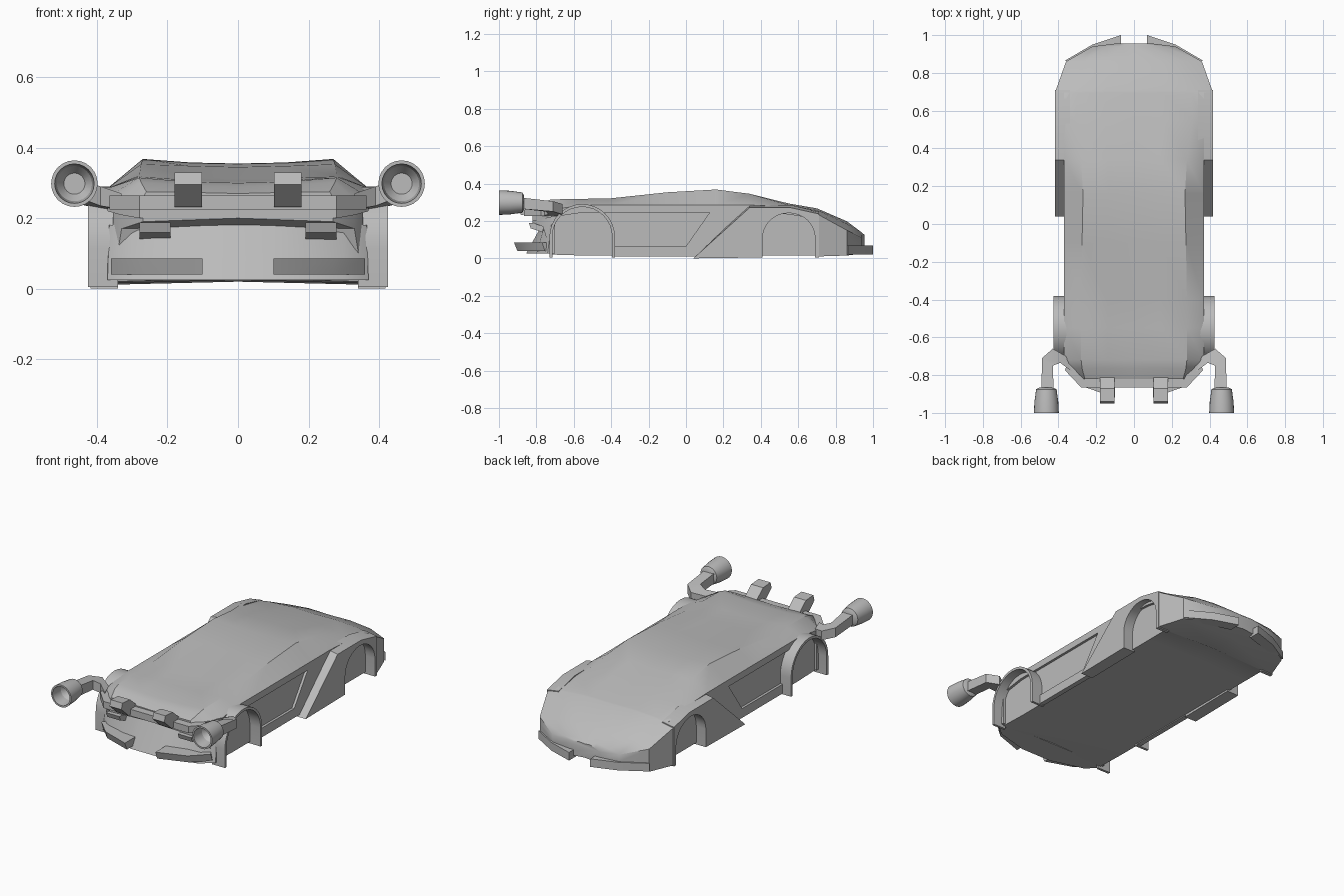
import bpy, bmesh
from math import pi, sin, cos, radians

cube = bpy.data.objects.get("Cube")
if cube:
    bpy.data.objects.remove(cube)

grey = bpy.data.materials.new("plain_grey")
grey.use_nodes = True
colour = (0.5, 0.5, 0.5, 1)
grey.diffuse_color = colour
grey.node_tree.nodes["Principled BSDF"].inputs["Base Color"].default_value = colour


def loft(name, rings, mirror=False):
    """Skin closed rings of equal length and cap both ends."""
    bm = bmesh.new()
    loops = [[bm.verts.new(p) for p in ring] for ring in rings]
    n = len(loops[0])
    for a, b in zip(loops, loops[1:]):
        for i in range(n):
            j = (i + 1) % n
            bm.faces.new((a[i], a[j], b[j], b[i]))
    bm.faces.new(loops[0])
    bm.faces.new(loops[-1])
    bmesh.ops.recalc_face_normals(bm, faces=bm.faces)
    mesh = bpy.data.meshes.new(name)
    bm.to_mesh(mesh)
    bm.free()
    mesh.materials.append(grey)
    obj = bpy.data.objects.new(name, mesh)
    bpy.context.collection.objects.link(obj)
    if mirror:
        obj.modifiers.new("Mirror", 'MIRROR')
    bpy.ops.object.select_all(action='DESELECT')
    obj.select_set(True)
    bpy.context.view_layer.objects.active = obj
    bpy.ops.object.shade_smooth_by_angle(angle=radians(28))
    return obj


def side_plate(name, profile, x0, x1, squash=1.0):
    """Extrude a (y, z) profile along x; the outer face may be lowered."""
    loft(name, [[(x0, y, z) for y, z in profile],
                [(x1, y, z * squash) for y, z in profile]], True)


def floor_plate(name, low, high, z0, z1, mirror=True):
    """Join two (x, y) outlines at two heights."""
    loft(name, [[(x, y, z0) for x, y in low], [(x, y, z1) for x, y in high]], mirror)


def arch(yc, zc, r, steps=16):
    """Arch outline from the rear foot over to the front foot."""
    curve = [(yc - r * cos(pi * i / steps), zc + r * sin(pi * i / steps))
             for i in range(steps + 1)]
    return [(yc - r, 0.005)] + curve + [(yc + r, 0.005)]


def body_ring(y, sill, width, floor, belt, roof_x, roof_z, mid_z):
    half = [(0, floor + 0.01), (sill, floor), (sill, belt - 0.04), (width, belt - 0.04),
            (width, belt), (roof_x, roof_z), (roof_x * 0.5, mid_z + 0.003), (0, mid_z)]
    left = [(-x, z) for x, z in half[-2:0:-1]]
    return [(x, y, z) for x, z in half + left]


# Main shell: y, sill, width, floor, belt, roof edge x and z, centre z
sections = [
    (-0.82, 0.27, 0.28, 0.19, 0.24, 0.26, 0.275, 0.27),
    (-0.765, 0.33, 0.335, 0.17, 0.25, 0.275, 0.302, 0.29),
    (-0.72, 0.355, 0.37, 0.02, 0.26, 0.28, 0.315, 0.30),
    (-0.55, 0.355, 0.37, 0.015, 0.285, 0.28, 0.318, 0.305),
    (-0.4, 0.355, 0.37, 0.015, 0.285, 0.28, 0.321, 0.312),
    (-0.1, 0.355, 0.37, 0.015, 0.285, 0.275, 0.353, 0.345),
    (0.16, 0.355, 0.37, 0.015, 0.285, 0.27, 0.368, 0.355),
    (0.34, 0.355, 0.37, 0.015, 0.285, 0.28, 0.345, 0.34),
    (0.55, 0.355, 0.37, 0.015, 0.275, 0.31, 0.285, 0.29),
    (0.695, 0.355, 0.37, 0.015, 0.25, 0.30, 0.258, 0.265),
    (0.705, 0.415, 0.415, 0.01, 0.235, 0.30, 0.255, 0.262),
    (0.86, 0.36, 0.36, 0.015, 0.15, 0.27, 0.185, 0.195),
    (0.94, 0.22, 0.22, 0.025, 0.11, 0.15, 0.125, 0.135),
    (0.955, 0.1, 0.1, 0.03, 0.1, 0.07, 0.115, 0.122),
]
loft("body_shell", [body_ring(*s) for s in sections])

# Sill and slanted panel framing the recessed door
side_plate("door_frame", [(-0.39, 0.01), (0.06, 0.01), (0.34, 0.25), (0.13, 0.25),
                          (0.0, 0.065), (-0.39, 0.065)], 0.34, 0.37)

# Front fender with an open wheel arch
well = arch(0.55, 0.115, 0.14)
side_plate("front_fender", [(0.04, 0.0)] + well + [(0.71, 0.005), (0.71, 0.25),
           (0.56, 0.285), (0.34, 0.285)], 0.34, 0.418, 0.95)

# Rear wheel arch band
side_plate("rear_wheel_arch", arch(-0.555, 0.115, 0.175) + arch(-0.555, 0.115, 0.16)[::-1],
           0.34, 0.425)

# Lower rear bumper, sloping in towards the top
low = [(0.37, -0.70), (0.37, -0.74), (0.3, -0.80), (0.1, -0.855)]
high = [(0.37, -0.70), (0.365, -0.72), (0.3, -0.755), (0.1, -0.77)]
floor_plate("rear_bumper", low + [(-x, y) for x, y in low[::-1]],
            high + [(-x, y) for x, y in high[::-1]], 0.025, 0.18, False)

# Angled lips below both bumpers
rear_lip = [(0.1, -0.80), (0.1, -0.92), (0.27, -0.86), (0.36, -0.77), (0.34, -0.74)]
floor_plate("rear_lip", [(x, y * 0.98) for x, y in rear_lip], rear_lip, 0.04, 0.085)
front_lip = [(0.07, 0.93), (0.07, 1.0), (0.22, 0.95), (0.365, 0.865), (0.33, 0.85)]
floor_plate("front_lip", front_lip, front_lip, 0.02, 0.068)

# Tail bar wrapping around the rear corners
bar = [(0.35, -0.72), (0.365, -0.775), (0.28, -0.865)]
bar = bar + [(-x, y) for x, y in bar[::-1]]
floor_plate("tail_bar", bar, bar, 0.225, 0.265, False)

# Exhaust pipes
side_plate("upper_exhaust", [(-0.80, 0.24), (-0.88, 0.232), (-0.95, 0.295), (-0.94, 0.33),
                             (-0.87, 0.325), (-0.80, 0.265)], 0.102, 0.18)
side_plate("lower_exhaust", [(-0.74, 0.13), (-0.83, 0.16), (-0.84, 0.188), (-0.74, 0.188)],
           0.192, 0.28)


# Thruster arms: inner x, y, outer x, y, low z, high z
def arm_ring(xi, yi, xo, yo, z0, z1):
    return [(xi, yi, z0), (xo, yo, z0), (xo, yo, z1), (xi, yi, z1)]


loft("thruster_arm", [arm_ring(*a) for a in (
    (0.425, -0.885, 0.49, -0.885, 0.265, 0.325),
    (0.43, -0.75, 0.487, -0.71, 0.25, 0.305),
    (0.39, -0.735, 0.43, -0.66, 0.235, 0.29),
    (0.33, -0.78, 0.36, -0.70, 0.225, 0.27))], True)

# Hollow thruster nozzles
nozzle = [(-0.865, 0.035), (-0.875, 0.054), (-0.94, 0.063), (-1.0, 0.066),
          (-1.0, 0.056), (-0.93, 0.05), (-0.9, 0.03)]
loft("thruster_nozzle", [[(0.464 + r * cos(2 * pi * i / 24), y, 0.298 + r * sin(2 * pi * i / 24))
                          for i in range(24)] for y, r in nozzle], True)
